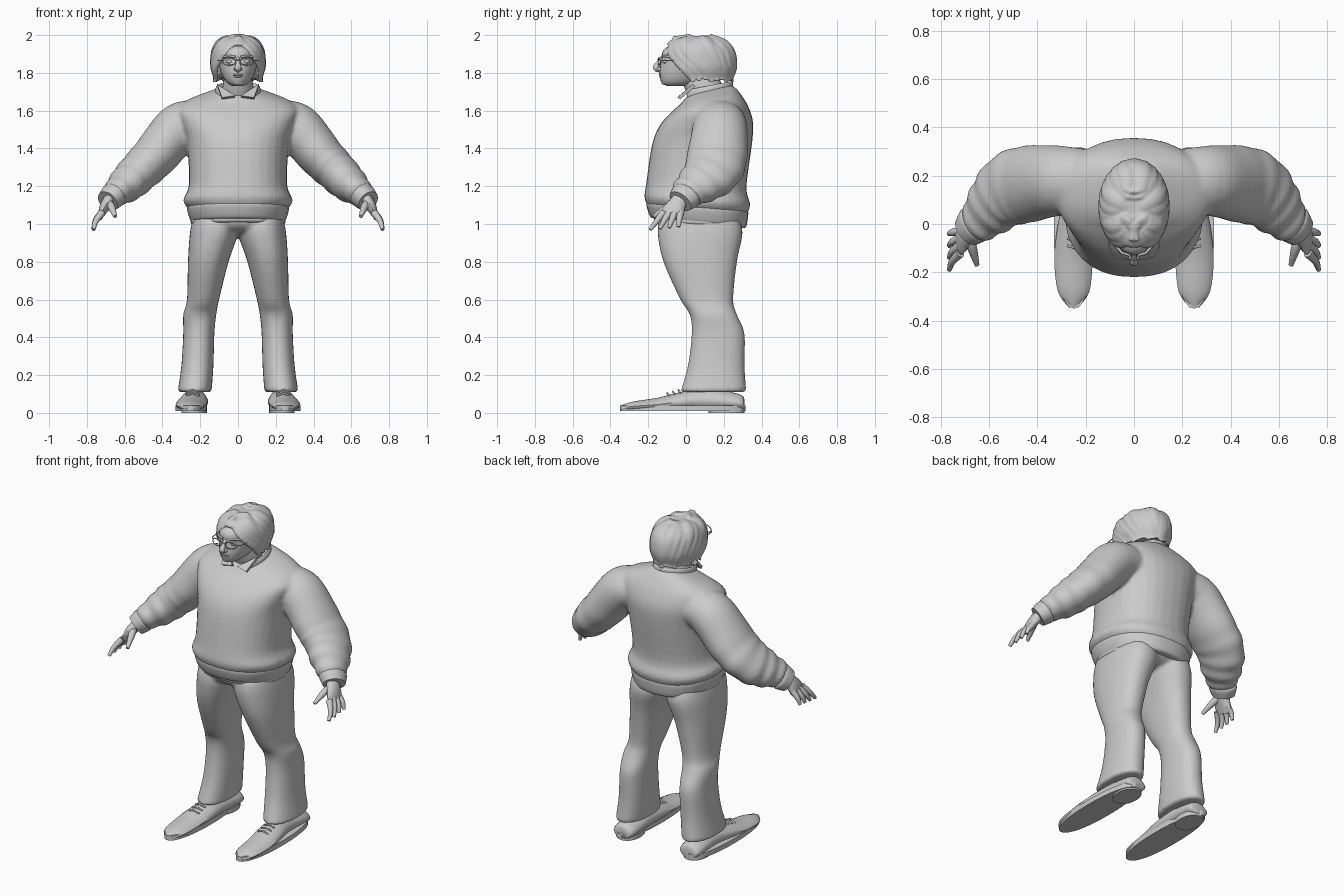
import bpy
import bmesh
from math import sin, cos, pi, radians, copysign
from mathutils import Vector

default_cube = bpy.data.objects.get("Cube")
if default_cube:
    bpy.data.objects.remove(default_cube, do_unlink=True)

CLAY = (0.6, 0.6, 0.6, 1.0)
grey = bpy.data.materials.new("plain grey")
grey.use_nodes = True
grey.diffuse_color = CLAY
grey.node_tree.nodes["Principled BSDF"].inputs["Base Color"].default_value = CLAY


def spline(rows, steps=4):
    """Add smoothly blended rows between the given ones."""
    keys = [Vector(row) for row in rows]
    result = []
    for i in range(len(keys) - 1):
        before, start, end = keys[max(i - 1, 0)], keys[i], keys[i + 1]
        after = keys[min(i + 2, len(keys) - 1)]
        leave, arrive = (end - before) / 2, (after - start) / 2
        for k in range(steps):
            t = k / steps
            ease = t * t * (3 - 2 * t)
            result.append(start.lerp(end, ease) + leave * t * (1 - t) ** 2 - arrive * t * t * (1 - t))
    return result + [keys[-1]]


def level_ring(z, left, right, front, back, tilt=0, power=2.3, sides=32):
    """Rounded ring around the vertical, raised by tilt at the back."""
    ring = []
    for i in range(sides):
        angle = 2 * pi * i / sides
        across = copysign(abs(sin(angle)) ** (2 / power), sin(angle))
        depth = (1 - copysign(abs(cos(angle)) ** (2 / power), cos(angle))) / 2
        ring.append(Vector(((left + right + across * (right - left)) / 2,
                            front + (back - front) * depth, z + tilt * depth)))
    return ring


def centred(rows, tilt_rule=lambda z: 0, power=2.3):
    """Level rings on the middle plane: height, half width, front, back."""
    return [level_ring(z, -half, half, front, back, tilt_rule(z), power)
            for z, half, front, back in spline(rows)]


def tube(rows, ref=(0, 1, 0), sides=12):
    """Oval tube: x, y, z, radius across, radius along ref."""
    places = [Vector(row[:3]) for row in rows]
    last = len(rows) - 1
    rings = []
    for i, (place, row) in enumerate(zip(places, rows)):
        along = (places[min(i + 1, last)] - places[max(i - 1, 0)]).normalized()
        across = along.cross(Vector(ref)).normalized()
        upward = across.cross(along)
        angles = [2 * pi * k / sides for k in range(sides)]
        rings.append([place + across * row[3] * cos(a) + upward * row[4] * sin(a) for a in angles])
    return rings


def wire(points, radius, ref=(0, 1, 0), sides=8):
    """Round tube of even thickness."""
    return tube([(*point, radius, radius) for point in points], ref, sides)


def both_sides(rings):
    return [rings, [[Vector((-p.x, p.y, p.z)) for p in ring] for ring in rings]]


def build(name, lofts, mirror=False, fuse=0):
    """Skin each list of rings, cap its ends, shade it and optionally fuse the skins."""
    bm = bmesh.new()
    for rings in lofts:
        loops = [[bm.verts.new(point) for point in ring] for ring in rings]
        for low, high in zip(loops, loops[1:]):
            for k in range(len(low)):
                j = (k + 1) % len(low)
                bm.faces.new((low[k], low[j], high[j], high[k]))
        for loop in (loops[0], loops[-1]):
            bm.faces.new(loop)
    bmesh.ops.recalc_face_normals(bm, faces=bm.faces)
    mesh = bpy.data.meshes.new(name)
    bm.to_mesh(mesh)
    bm.free()
    mesh.materials.append(grey)
    part = bpy.data.objects.new(name, mesh)
    bpy.context.collection.objects.link(part)
    if mirror:
        part.modifiers.new("Mirror", "MIRROR").use_mirror_merge = False
    if fuse:
        remesh = part.modifiers.new("Fuse", "REMESH")
        remesh.mode = "VOXEL"
        remesh.voxel_size = fuse
        remesh.use_smooth_shade = True
        part.modifiers.new("Soften", "SMOOTH").iterations = 4
    bpy.ops.object.select_all(action="DESELECT")
    part.select_set(True)
    bpy.context.view_layer.objects.active = part
    bpy.ops.object.shade_smooth_by_angle(angle=radians(50))


def ball(name, centre, size, mirror=False):
    """Ellipsoid made of stacked rings."""
    x, y, z = centre
    wide, deep, high = size
    rings = []
    for step in range(-4, 5):
        angle = step * pi / 9
        w, d = wide * cos(angle), deep * cos(angle)
        rings.append(level_ring(z + high * sin(angle), x - w, x + w, y - d, y + d, power=2, sides=12))
    build(name, [rings], mirror)


# Sweater: low at the back of the hem, high at the back of the neck
def sweater_tilt(z):
    return (z - 1.38) * .15


body = [(1.09, .25, -.2, .32), (1.14, .29, -.22, .34), (1.22, .26, -.21, .32), (1.42, .27, -.18, .35),
        (1.52, .3, -.14, .355), (1.59, .32, -.08, .33), (1.635, .27, -.03, .3),
        (1.67, .17, 0, .27), (1.69, .1, .02, .24)]
hem = [(1.03, .23, -.17, .3), (1.04, .25, -.19, .32), (1.1, .27, -.21, .33), (1.12, .26, -.2, .32)]

# Sleeves: folds grow stronger towards the cuff
sleeve = spline([(.2, .18, 1.54, .11, .13), (.31, .18, 1.51, .13, .145), (.44, .165, 1.36, .12, .16),
                 (.52, .14, 1.28, .11, .155), (.58, .08, 1.22, .1, .13),
                 (.64, .015, 1.17, .075, .095), (.67, -.01, 1.14, .06, .07)], 7)
for i, row in enumerate(sleeve):
    fold = 1 + .1 * (i / len(sleeve)) ** 2 * sin(i * 1.1)
    row[3] *= fold
    row[4] *= fold
cuff = [(.65, .01, 1.16, .06, .07), (.66, 0, 1.15, .07, .085), (.69, -.03, 1.12, .06, .07)]
build("sweater", [centred(body, sweater_tilt), *both_sides(tube(sleeve, sides=24))], fuse=.012)
build("sweater_hem", [centred(hem, sweater_tilt)])
build("sleeve_cuffs", [tube(spline(cuff), sides=24)], mirror=True)

# Hands: palm, thumb and four spread fingers
palm = [(.67, -.02, 1.15, .03, .04), (.7, -.05, 1.1, .03, .05),
        (.72, -.07, 1.06, .02, .06), (.73, -.08, 1.03, .01, .04)]
thumb = [(.69, -.04, 1.12, .02, .02), (.67, -.1, 1.09, .02, .02), (.65, -.17, 1.04, .01, .01)]
hand = [tube(spline(palm)), tube(spline(thumb))]
for k in range(4):
    base = Vector((.72, -.12 + .03 * k, 1.06))
    tip = Vector((.765, -.19 + .05 * k, .97 + .005 * k))
    knuckle = base.lerp(tip, .5) + Vector((.01, 0, 0))
    finger = [(*base, .02, .02), (*knuckle, .015, .015), (*tip, .01, .01)]
    hand.append(tube(spline(finger)))
build("hands", hand, mirror=True)

# Trousers: seat and legs in one, with a waistband
seat = [(.94, .08, 0, .18), (.96, .18, -.1, .25), (1, .24, -.15, .29), (1.08, .23, -.16, .29)]
waistband = [(1.01, .24, -.16, .29), (1.02, .25, -.17, .3), (1.05, .25, -.17, .3)]
legs = [(.11, .14, .32, -.03, .32), (.25, .13, .3, .01, .31), (.42, .125, .29, .03, .31),
        (.52, .115, .29, .02, .27), (.6, .1, .27, -.03, .25), (.8, .05, .265, -.12, .27),
        (.95, 0, .255, -.15, .3), (1.03, .01, .24, -.14, .28)]
leg_rings = [level_ring(*row) for row in spline(legs)]
build("trousers", [centred(seat), *both_sides(leg_rings)], fuse=.012)
build("waistband", [centred(waistband, lambda z: -.03)])

# Shoes: arched sections from heel to toe
shoe = []
for y, x, half, top in spline([(.31, .23, .04, .08), (.28, .23, .07, .11), (.1, .23, .07, .14),
                               (-.03, .24, .08, .12), (-.15, .25, .08, .09),
                               (-.28, .25, .065, .07), (-.345, .25, .02, .05)]):
    middle = top / 2
    section = []
    for k in range(20):
        up, out = sin(2 * pi * k / 20), cos(2 * pi * k / 20)
        taper = 1 - max(up, 0) / 4
        section.append(Vector((x + half * out * taper, y, middle + (middle - .01) * up)))
    shoe.append(section)
build("shoes", [shoe], mirror=True)


def slab(bottom, top, *outline):
    return [level_ring(z, *outline, power=2.2) for z in (bottom, top)]


build("soles", [slab(.01, .04, .165, .332, -.35, .315)], mirror=True)
build("heels", [slab(0, .03, .165, .3, .12, .31)], mirror=True)
laces = []
for k in range(3):
    y, z = -.03 - .03 * k, .121 - .008 * k
    laces.append(wire([(.205, y, z - .015), (.24, y - .01, z), (.275, y, z - .015)], .005, (0, 0, 1)))
build("shoe_laces", laces, mirror=True)

# Neck and head
neck = [(1.64, .08, .03, .2), (1.7, .085, 0, .2), (1.79, .07, -.03, .17)]
skull = [(1.73, .03, -.1, 0), (1.75, .06, -.13, .09), (1.8, .09, -.14, .19), (1.87, .105, -.13, .22),
         (1.92, .1, -.12, .22), (1.95, .08, -.07, .19), (1.97, .03, 0, .1)]
build("neck", [centred(neck, power=2)])
build("head", [centred(skull, power=2.1)])

# Face
nose = [(0, -.12, 1.88, .01, .01), (0, -.14, 1.85, .012, .018),
        (0, -.16, 1.825, .018, .015), (0, -.13, 1.81, .01, .01)]
build("nose", [tube(spline(nose))])
ball("nostrils", (.013, -.14, 1.82), (.01, .015, .01), True)
ball("upper_lip", (0, -.134, 1.79), (.03, .01, .005))
ball("lower_lip", (0, -.132, 1.78), (.025, .01, .005))
ball("chin", (0, -.11, 1.75), (.03, .02, .015))
ball("eyes", (.045, -.11, 1.86), (.02, .015, .01), True)
build("eyebrows", [wire([(.015, -.13, 1.885), (.05, -.12, 1.89), (.08, -.085, 1.885)], .006)], mirror=True)

# Glasses
turns = [2 * pi * k / 20 for k in range(21)]
rim = [(.047 + .034 * cos(a), -.145 + .01 * max(cos(a), 0), 1.86 + .02 * sin(a)) for a in turns]
temple = [(.08, -.135, 1.865), (.1, -.11, 1.865), (.11, -.03, 1.865), (.115, .05, 1.86)]
build("glasses_rims", [wire(rim, .003)], mirror=True)
build("glasses_temples", [wire(temple, .003, (0, 0, 1))], mirror=True)
build("glasses_bridge", [wire([(-.015, -.145, 1.865), (0, -.15, 1.87), (.015, -.145, 1.865)], .003)])

# Hair: a shell fused with locks swept from a centre parting
shell = [(1.77, .1, .08, .23), (1.8, .12, .04, .25), (1.87, .13, 0, .26), (1.92, .13, -.05, .25),
         (1.95, .11, -.1, .23), (1.98, .06, -.07, .19), (1.985, .02, -.03, .14)]
sweep = [(0, .45, 1.972, .03), (.15, .78, 1.945, .035), (.4, .95, 1.9, .03),
         (.8, .98, 1.83, .03), (1, .9, 1.77, .02), (1, .95, 1.75, .01)]
locks = []
count = 10
for i in range(count):
    t = i / (count - 1)
    high, low = radians(15 + 160 * t), radians(78 + 100 * t)
    drop = .006 * (i % 3)
    path = [(0, -.07 + .24 * t, 1.97, .03, .015)]
    for blend, reach, z, wide in sweep:
        a = high + (low - high) * blend
        path.append((.135 * reach * sin(a), .07 - .19 * reach * cos(a), z + drop, wide, wide / 2))
    facing = (high + low) / 2
    locks += both_sides(tube(spline(path, 3), (sin(facing), -cos(facing), .6)))
build("hair", [centred(shell, power=2), *locks], fuse=.006)

# Shirt collar: a band around the neck with a pointed wing on each side
band = []
for k in range(15):
    a = radians(10 * k)
    band.append((.11 * sin(a), .11 + .13 * cos(a), 1.705 + .025 * cos(a), .01, .025))
wing = [Vector(corner) for corner in ((.11, .05, 1.73), (.015, -.02, 1.67), (.085, -.03, 1.66))]
thickness = Vector((0, -.015, .01))
build("shirt_collar", [tube(band, (0, 0, 1)), [wing, [p + thickness for p in wing]]], mirror=True)
